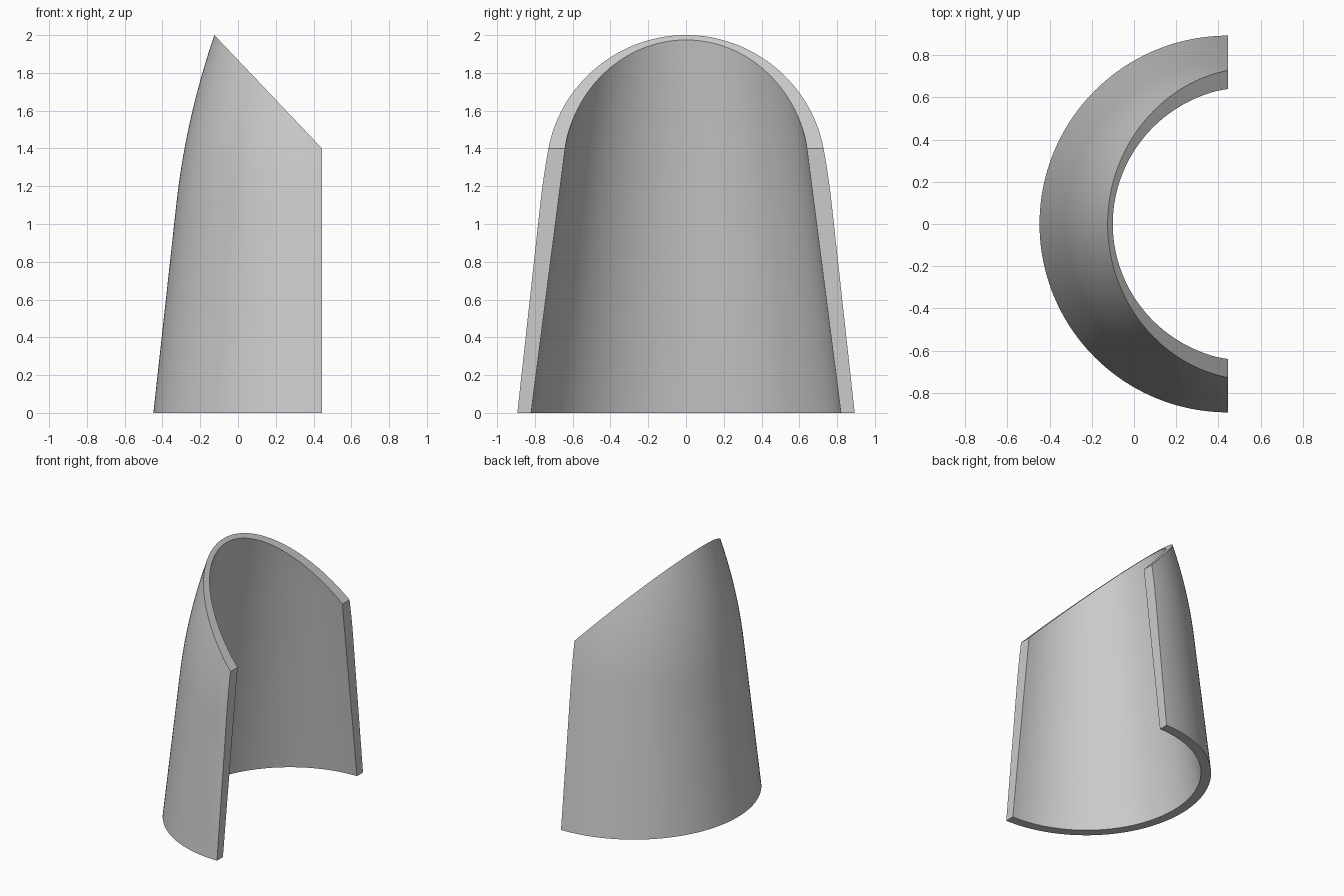
import bpy, bmesh, math
from mathutils import Vector, Matrix

cube = bpy.data.objects.get("Cube")
if cube:
    bpy.data.objects.remove(cube, do_unlink=True)

AXIS_X = 0.445      # axis of revolution, also the open side
TOP = 2.08          # shell is made too tall, then cut
SEGMENTS = 96

grey = bpy.data.materials.new("plain_grey")
grey.use_nodes = True
colour = (0.6, 0.6, 0.6, 1)
grey.diffuse_color = colour
grey.node_tree.nodes["Principled BSDF"].inputs["Base Color"].default_value = colour


def outer_radius(z):
    """Straight taper that bends inward as an arc near the top."""
    return 0.893 - 0.11 * z - max(0, z - 1.11) ** 2 / 7.7


def inner_radius(z):
    """Cone with a slightly steeper upper cone."""
    return 0.82 - 0.1286 * z - 0.04 * max(0, z - 1.46)


# Wall cross-section: up the outside, down the inside
steps = 16
outer_z = [0] + [1.11 + (TOP - 1.11) * i / steps for i in range(steps + 1)]
section = [(outer_radius(z), z) for z in outer_z]
section += [(inner_radius(z), z) for z in (TOP, 1.46, 0)]

# Half-turn shell
bm = bmesh.new()
verts = [bm.verts.new((0, -r, z)) for r, z in section]
end = bm.faces.new(verts)
bmesh.ops.spin(bm, geom=[end] + end.edges[:] + verts, cent=(0, 0, 0),
               axis=(0, 0, 1), angle=-math.pi, steps=SEGMENTS)
bmesh.ops.remove_doubles(bm, verts=bm.verts[:], dist=1e-5)
bmesh.ops.translate(bm, verts=bm.verts[:], vec=(AXIS_X, 0, 0))

# Close the starting end if the spin carried its face along
boundary = [e for e in bm.edges if e.is_boundary]
if boundary:
    bmesh.ops.holes_fill(bm, edges=boundary, sides=0)

# Sloping cut across the top
cut = bmesh.ops.bisect_plane(
    bm, geom=bm.verts[:] + bm.edges[:] + bm.faces[:], dist=1e-6,
    plane_co=(-0.125, 0, 2), plane_no=Vector((0.6, 0, 0.57)).normalized(),
    clear_outer=True)
rim = [e for e in cut["geom_cut"] if isinstance(e, bmesh.types.BMEdge)]
cap = bmesh.ops.holes_fill(bm, edges=rim, sides=0)
bmesh.ops.triangulate(bm, faces=cap["faces"])
bmesh.ops.recalc_face_normals(bm, faces=bm.faces[:])

mesh = bpy.data.meshes.new("curved_shell")
bm.to_mesh(mesh)
bm.free()
mesh.materials.append(grey)
shell = bpy.data.objects.new("curved_shell", mesh)
bpy.context.collection.objects.link(shell)

# Smooth walls with sharp rims
bpy.ops.object.select_all(action='DESELECT')
shell.select_set(True)
bpy.context.view_layer.objects.active = shell
bpy.ops.object.shade_smooth_by_angle(angle=math.radians(30))
